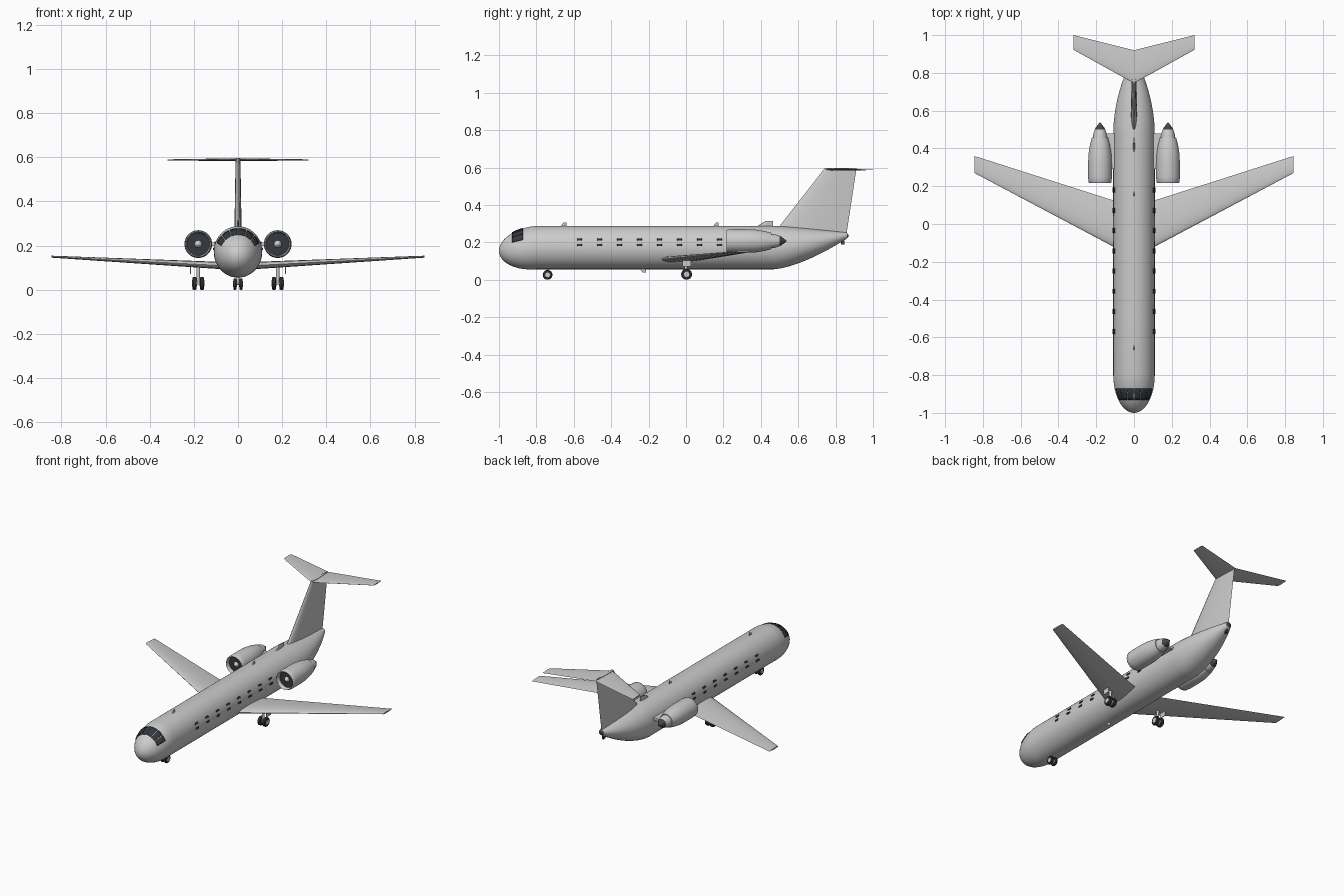
import bpy, bmesh, math
from mathutils import Vector

cube = bpy.data.objects.get("Cube")
if cube:
    bpy.data.objects.remove(cube)


def material(name, rgb):
    m = bpy.data.materials.new(name)
    m.use_nodes = True
    m.diffuse_color = (*rgb, 1)
    bsdf = next(n for n in m.node_tree.nodes if n.type == 'BSDF_PRINCIPLED')
    bsdf.inputs["Base Color"].default_value = (*rgb, 1)
    return m


BODY = material("light grey paint", (0.6, 0.6, 0.6))
GLASS = material("dark slate glass", (0.035, 0.042, 0.05))
METAL = material("dark metal", (0.06, 0.06, 0.065))
TYRE = material("black rubber", (0.025, 0.025, 0.027))


def finish(name, bm, mat, angle=40):
    bmesh.ops.remove_doubles(bm, verts=bm.verts, dist=1e-5)
    bmesh.ops.recalc_face_normals(bm, faces=bm.faces)
    me = bpy.data.meshes.new(name)
    bm.to_mesh(me)
    bm.free()
    me.materials.append(mat)
    ob = bpy.data.objects.new(name, me)
    bpy.context.collection.objects.link(ob)
    bpy.ops.object.select_all(action='DESELECT')
    ob.select_set(True)
    bpy.context.view_layer.objects.active = ob
    bpy.ops.object.shade_smooth_by_angle(angle=math.radians(angle))
    return ob


def loft(name, sections, mat, caps=True):
    """Skin a list of closed rings."""
    bm = bmesh.new()
    rings = [[bm.verts.new(p) for p in s] for s in sections]
    n = len(rings[0])
    for a, b in zip(rings, rings[1:]):
        for i in range(n):
            j = (i + 1) % n
            bm.faces.new((a[i], a[j], b[j], b[i]))
    if caps:
        bm.faces.new(rings[0])
        bm.faces.new(rings[-1])
    return finish(name, bm, mat)


def lathe(name, centre, profile, mat, axis='Y', n=32, caps=True):
    """Turn (position, radius) pairs around a line along axis."""
    c, rings = Vector(centre), []
    for p, r in profile:
        ring = []
        for i in range(n):
            t = math.tau * i / n
            u, v = r * math.cos(t), r * math.sin(t)
            ring.append(c + Vector((u, p, v) if axis == 'Y' else (p, u, v) if axis == 'X' else (u, v, p)))
        rings.append(ring)
    return loft(name, rings, mat, caps)


def box(name, centre, size, mat):
    bm = bmesh.new()
    bmesh.ops.create_cube(bm, size=1)
    for v in bm.verts:
        v.co = Vector(a * b for a, b in zip(v.co, size)) + Vector(centre)
    return finish(name, bm, mat)


def blade(name, stations, vertical=False, mat=BODY):
    """Aerofoil surface from (span, height, leading y, trailing y, thickness)."""
    us = (1, .85, .65, .45, .28, .14, .05, .012, 0)
    sections = []
    for span, height, le, te, th in stations:
        ring = []
        for side, seq in ((1, us), (-1, us[-2:0:-1])):
            for u in seq:
                h = side * th * 1.3 * math.sqrt(u) * (1 - u)
                y = le + (te - le) * u
                ring.append((h, y, height) if vertical else (span, y, height + h))
        sections.append(ring)
    return loft(name, sections, mat)


# Fuselage shape: centre height, half width and half height at any y
def hull(y):
    top, bottom, half, mid = 0.288, 0.056, 0.11, 0.172
    if y < -0.8:
        u = (y + 1) / 0.2
        s = math.sqrt(max(0, 1 - (1 - u) ** 2))
        return 0.155 + 0.017 * u, half * s, 0.116 * s
    if y > 0.47:
        v = (y - 0.47) / 0.39
        top -= 0.036 * v ** 1.3
        bottom += 0.164 * v ** 1.5
        half = 0.018 + 0.092 * (1 - v * v)
        mid = (top + bottom) / 2
    return mid, half, (top - bottom) / 2


def skin(y, angle, lift=0.0):
    z, rx, rz = hull(y)
    return Vector(((rx + lift) * math.sin(angle), y, z + (rz + lift) * math.cos(angle)))


ys = [-1 + 0.2 * (1 - math.cos(math.pi / 2 * i / 12)) for i in range(13)]
ys[0] = -0.9999
ys += [-0.4, 0, 0.47] + [0.47 + 0.39 * i / 12 for i in range(1, 13)]
loft("fuselage", [[skin(y, math.tau * i / 48) for i in range(48)] for y in ys], BODY)
lathe("tail_cone", (0, 0, 0.235), [(0.85, .016), (0.862, .013), (0.87, .004)], METAL, n=16)
box("tail_skid", (0, 0.838, 0.2), (0.012, 0.018, 0.022), METAL)


# Window plates that follow the hull
def pane(name, y0, y1, a0, a1):
    bm, n = bmesh.new(), 4
    grid = [[bm.verts.new(skin(y0 + (y1 - y0) * i / n, math.radians(a0 + (a1 - a0) * j / n), 0.0015))
             for j in range(n + 1)] for i in range(n + 1)]
    for i in range(n):
        for j in range(n):
            bm.faces.new((grid[i][j], grid[i + 1][j], grid[i + 1][j + 1], grid[i][j + 1]))
    ob = finish(name, bm, GLASS)
    mod = ob.modifiers.new("thickness", 'SOLIDIFY')
    mod.thickness, mod.offset = 0.005, 0


for side, label in ((1, "left"), (-1, "right")):
    for k in range(3):
        a = side * (11 + 22 * k)
        pane(f"cockpit_window_{label}_{k}", -0.93, -0.872, a - 9.5, a + 9.5)
    for k in range(8):
        y = -0.57 + 0.107 * k
        for row, a in (("upper", 69), ("lower", 83.5)):
            pane(f"cabin_window_{row}_{label}_{k}", y - 0.013, y + 0.013, side * a - 2.4, side * a + 2.4)

# Wings and tail surfaces, each tip to tip
blade("wing", [(-.845, .15, .27, .36, .009), (0, .106, -.178, .09, .036), (.845, .15, .27, .36, .009)])
blade("tailplane", [(-.32, .588, .922, 1, .006), (0, .59, .745, .92, .012), (.32, .588, .922, 1, .006)])
blade("tail_fin", [(0, .243, .466, .858, .034), (0, .598, .743, .912, .022)], True)

# Aerials on the spine and belly
blade("front_aerial", [(0, .28, -.675, -.64, .006), (0, .305, -.655, -.64, .005)], True)
blade("middle_aerial", [(0, .28, .14, .175, .006), (0, .305, .16, .175, .005)], True)
blade("rear_aerial", [(0, .28, .37, .465, .01), (0, .314, .425, .465, .007)], True)
blade("belly_aerial", [(0, .062, -.25, -.215, .006), (0, .04, -.232, -.215, .005)], True)

for s, label in ((1, "left"), (-1, "right")):
    # Engine
    c = (s * 0.18, 0, 0.207)
    lathe(f"nacelle_{label}", c, [(.25, .05), (.222, .053), (.216, .057), (.222, .061), (.25, .063), (.32, .063),
                                  (.37, .061), (.42, .053), (.458, .043), (.458, .037)], BODY, caps=False)
    lathe(f"fan_{label}", c, [(.24, .052), (.25, .052)], GLASS)
    lathe(f"fan_hub_{label}", c, [(.222, .002), (.228, .01), (.242, .018)], BODY, n=20)
    lathe(f"nozzle_{label}", c, [(.44, .04), (.475, .036), (.5, .028)], BODY)
    lathe(f"exhaust_cone_{label}", c, [(.49, .03), (.505, .026), (.538, .002)], METAL, n=20)
    box(f"pylon_{label}", (s * .115, .385, .207), (.06, .19, .016), BODY)
    # Main gear
    box(f"gear_door_{label}", (s * .215, .003, .09), (.004, .045, .036), BODY)
    lathe(f"main_strut_{label}", (s * .18, 0, 0), [(.028, .007), (.11, .009)], BODY, 'Z', 12)
    lathe(f"main_axle_{label}", (s * .18, 0, .029), [(-.022, .006), (.022, .006)], BODY, 'X', 12)


# Paired wheels
def wheel(name, x, y, r, w):
    h = w / 2
    lathe(name + "_tyre", (x, y, r), [(-h, r * .7), (-h * .8, r * .93), (-h * .4, r), (h * .4, r),
                                      (h * .8, r * .93), (h, r * .7)], TYRE, 'X', 24)
    lathe(name + "_hub", (x, y, r), [(-h - .001, r * .5), (h + .001, r * .5)], BODY, 'X', 16)


for i, x in enumerate((-.197, -.163, .163, .197)):
    wheel(f"main_wheel_{i}", x, 0.003, 0.029, 0.02)
for i, x in enumerate((-.014, .014)):
    wheel(f"nose_wheel_{i}", x, -0.74, 0.026, 0.015)
lathe("nose_strut", (0, -.74, 0), [(.024, .006), (.08, .007)], BODY, 'Z', 12)
lathe("nose_axle", (0, -.74, .026), [(-.015, .005), (.015, .005)], BODY, 'X', 12)
